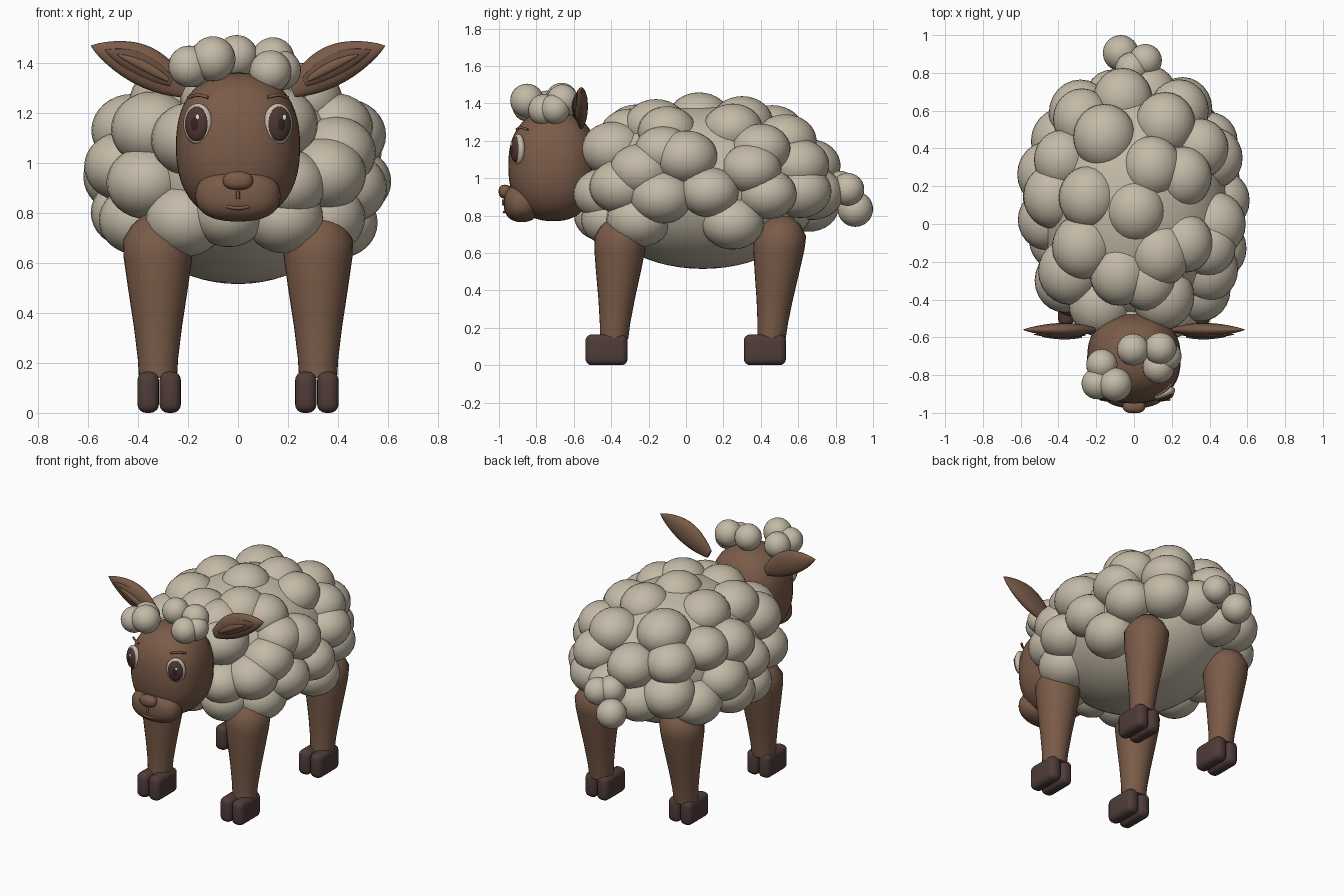
import bpy, bmesh, math, random
from math import sin, cos, pi
from mathutils import Matrix, Vector

if "Cube" in bpy.data.objects:
    bpy.data.objects.remove(bpy.data.objects["Cube"])

random.seed(11)


def material(name, rgb):
    m = bpy.data.materials.new(name)
    m.diffuse_color = (*rgb, 1)
    m.use_nodes = True
    m.node_tree.nodes["Principled BSDF"].inputs["Base Color"].default_value = m.diffuse_color
    return m


FLEECE = material("fleece cream", (0.55, 0.49, 0.385))
SKIN = material("skin brown", (0.195, 0.105, 0.066))
HOOF = material("hoof brown", (0.078, 0.045, 0.041))
INNER = material("inner ear brown", (0.14, 0.074, 0.047))
IRIS = material("iris brown", (0.075, 0.038, 0.033))
PUPIL = material("pupil dark brown", (0.035, 0.018, 0.017))
WHITE = material("highlight white", (0.8, 0.8, 0.78))


def finish(name, bm, mat, angle=50):
    bmesh.ops.recalc_face_normals(bm, faces=bm.faces)
    me = bpy.data.meshes.new(name)
    bm.to_mesh(me)
    bm.free()
    me.materials.append(mat)
    ob = bpy.data.objects.new(name, me)
    bpy.context.collection.objects.link(ob)
    bpy.ops.object.select_all(action='DESELECT')
    ob.select_set(True)
    bpy.context.view_layer.objects.active = ob
    bpy.ops.object.shade_smooth_by_angle(angle=math.radians(angle))
    return ob


def add_blob(bm, loc, size, turn=0, power=2, seg=24):
    """Ellipsoid; a power above 2 makes it boxier."""
    new = bmesh.ops.create_uvsphere(bm, u_segments=seg, v_segments=seg * 2 // 3, radius=1)['verts']
    for v in new:
        k = sum(abs(c) ** power for c in v.co) ** (-1 / power)
        v.co = Vector(c * k * s for c, s in zip(v.co, size))
    bmesh.ops.transform(bm, verts=new, matrix=Matrix.Translation(loc) @ Matrix.Rotation(turn, 4, 'Z'))


def blob(name, mat, loc, size, turn=0, power=2, seg=24):
    bm = bmesh.new()
    add_blob(bm, loc, size, turn, power, seg)
    return finish(name, bm, mat)


def loft(name, mat, rings):
    """Skin a list of equal-length point rings and cap both ends."""
    bm = bmesh.new()
    vs = [[bm.verts.new(p) for p in r] for r in rings]
    n = len(vs[0])
    for a, b in zip(vs, vs[1:]):
        for i in range(n):
            bm.faces.new((a[i], a[(i + 1) % n], b[(i + 1) % n], b[i]))
    bm.faces.new(vs[0])
    bm.faces.new(vs[-1])
    return finish(name, bm, mat)


def line(name, mat, points, radius):
    cu = bpy.data.curves.new(name, 'CURVE')
    cu.dimensions = '3D'
    cu.bevel_depth = radius
    cu.bevel_resolution = 2
    cu.use_fill_caps = True
    sp = cu.splines.new('BEZIER')
    sp.bezier_points.add(len(points) - 1)
    for bp, p in zip(sp.bezier_points, points):
        bp.co = p
        bp.handle_left_type = bp.handle_right_type = 'AUTO'
    cu.materials.append(mat)
    bpy.context.collection.objects.link(bpy.data.objects.new(name, cu))


# Body
blob("body", FLEECE, (0, 0.09, 0.955), (0.5, 0.63, 0.44), seg=48)

# Fleece curls: the large ones set by hand on the back, flank and chest
MID, HALF, POW = Vector((0, 0.10, 0.955)), Vector((0.465, 0.58, 0.36)), 2.3
BACK = [(-.06, .66), (.165, .53), (-.155, .46), (.095, .30), (-.24, .14), (.01, .07), (.26, .25), (-.075, -.265),
        (.14, -.16), (-.27, -.12), (-.38, .34), (-.275, .555), (.35, .40), (.155, -.385), (.35, -.345), (.39, -.12),
        (-.34, -.25), (-.18, -.42)]
FLANK = [(0, 1.11), (-.24, 1.04), (.35, 1.05), (.125, .925), (-.13, .90), (.18, 1.21), (-.1, 1.25), (-.3, 1.235),
         (-.45, 1.075), (-.44, .915), (.435, .915), (.25, .76), (.5, 1.2), (.6, 1.07), (-.25, .78), (.61, .93)]
CHEST = [(-.21, .77), (.185, .78), (-.24, .99), (-.365, .92), (.3, 1.05), (.365, .905), (-.33, 1.17)]


def on_body(axis, sign, pair):
    """Point on the rounded body given its two other coordinates."""
    p = Vector(pair[:axis] + (0,) + pair[axis:])
    rest = sum(abs((p[i] - MID[i]) / HALF[i]) ** POW for i in range(3) if i != axis)
    p[axis] = MID[axis] + sign * HALF[axis] * max(0, 1 - rest) ** (1 / POW)
    return p


spots = []
for axis, sign, pairs in ((2, 1, BACK), (0, 1, FLANK), (1, -1, CHEST)):
    for pair in pairs:
        p = on_body(axis, sign, pair)
        if all((p - q).length > 0.13 for q in spots):
            spots.append(p)

# Smaller gaps are filled with evenly spread curls, leaving the belly bare
COUNT = 600
for i in range(COUNT):
    y = 1 - 2 * (i + 0.5) / COUNT
    r = math.sqrt(1 - y * y)
    a = i * pi * (3 - math.sqrt(5))
    d = Vector((r * cos(a), y, r * sin(a)))
    d *= sum(abs(c) ** POW for c in d) ** (-1 / POW)
    p = MID + Vector(c * h for c, h in zip(d, HALF))
    if p.z > 0.76 and all((p - q).length > 0.185 for q in spots):
        spots.append(p)
bm = bmesh.new()
for p in spots:
    s = random.uniform(0.148, 0.168)
    add_blob(bm, p, (s, s * 1.06, s * 0.9))
finish("fleece_curls", bm, FLEECE)

# Tail curls
bm = bmesh.new()
for x, y, z, r in ((-0.07, 0.905, 0.835, 0.095), (0.06, 0.865, 0.94, 0.088), (-0.01, 0.82, 0.95, 0.09)):
    add_blob(bm, (x, y, z), (r, r, r))
finish("tail_curls", bm, FLEECE)

# Head, muzzle and nose
blob("head", SKIN, (0, -0.71, 1.065), (0.248, 0.24, 0.295), power=2.35, seg=40)
blob("muzzle", SKIN, (0, -0.878, 0.868), (0.17, 0.097, 0.103), power=2.4, seg=32)
blob("nose", SKIN, (0, -0.967, 0.928), (0.06, 0.035, 0.037), power=2.4)

# Mouth
line("mouth", SKIN, [(-0.075, -0.952, 0.835), (0, -0.973, 0.818), (0.075, -0.952, 0.835)], 0.007)
line("lip_cleft", SKIN, [(0, -0.977, 0.885), (0, -0.978, 0.855)], 0.007)

# Forelock curls
bm = bmesh.new()
for x, y, z, r in ((-0.1, -0.85, 1.415, 0.09), (-0.195, -0.845, 1.385, 0.083), (-0.17, -0.745, 1.385, 0.083),
                   (-0.005, -0.665, 1.425, 0.085), (0.14, -0.66, 1.415, 0.086), (0.13, -0.76, 1.365, 0.084),
                   (0.172, -0.7, 1.37, 0.08)):
    add_blob(bm, (x, y, z), (r, r, r))
finish("forelock_curls", bm, FLEECE)


def ear(name, mat, side, y, t0, t1, width, depth):
    """Pointed leaf running outward and up from the head."""
    rings = []
    for i in range(17):
        t = t0 + (t1 - t0) * i / 16
        u = (t - t0) / (t1 - t0)
        w = max(width * sin(pi * (0.1 + 0.9 * u)) ** 0.8, 0.001)
        d = depth * w / width
        bow = 0.018 * sin(pi * t)
        ring = []
        for k in range(16):
            a = 2 * pi * k / 16
            x = 0.215 + 0.373 * t - 0.42 * (w * cos(a) + bow)
            z = 1.29 + 0.178 * t + 0.907 * (w * cos(a) + bow)
            ring.append((side * x, y + d * sin(a), z))
        rings.append(ring)
    loft(name, mat, rings)


for side, label in ((-1, "right"), (1, "left")):
    # Ears with an inner patch and a fold
    ear(label + "_ear", SKIN, side, -0.56, 0, 1, 0.08, 0.036)
    ear(label + "_inner_ear", INNER, side, -0.585, 0.14, 0.86, 0.046, 0.018)
    ear(label + "_ear_fold", SKIN, side, -0.597, 0.18, 0.74, 0.02, 0.014)

    # Eyes stacked outward from the head
    turn = side * 0.38
    out = Vector((sin(turn), -cos(turn), 0))
    eye = Vector((side * 0.16, -0.897, 1.155))
    blob(label + "_eye_rim", FLEECE, eye, (0.062, 0.03, 0.082), turn)
    blob(label + "_iris", IRIS, eye + out * 0.013, (0.05, 0.026, 0.07), turn)
    blob(label + "_pupil", PUPIL, eye + out * 0.023, (0.027, 0.018, 0.042), turn)
    blob(label + "_eye_highlight", WHITE, eye + out * 0.038 + Vector((0.012, 0, 0.026)),
         (0.009, 0.005, 0.012), turn, seg=12)
    line(label + "_brow", SKIN, [(side * 0.12, -0.905, 1.262), (side * 0.16, -0.885, 1.27),
                                 (side * 0.2, -0.845, 1.26)], 0.007)

    # Tapered legs and cloven hooves
    for end, top_y, foot_y in (("front", -0.342, -0.385), ("rear", 0.511, 0.457)):
        rings = []
        for z, r in ((0.795, 0.055), (0.75, 0.105), (0.69, 0.14), (0.62, 0.137),
                     (0.5, 0.12), (0.35, 0.097), (0.22, 0.081), (0.14, 0.076)):
            cy = foot_y + (top_y - foot_y) * (z - 0.14) / 0.655
            rings.append([(side * 0.32 + r * cos(2 * pi * k / 28), cy + r * sin(2 * pi * k / 28), z)
                          for k in range(28)])
        loft(f"{label}_{end}_leg", SKIN, rings)
        bm = bmesh.new()
        hoof_y = -0.425 if end == "front" else 0.422
        for dx in (-0.044, 0.044):
            box = bmesh.ops.create_cube(bm, size=1)['verts']
            bmesh.ops.transform(bm, verts=box, matrix=Matrix.Translation((side * 0.315 + dx, hoof_y, 0.0825))
                                @ Matrix.Diagonal((0.086, 0.226, 0.165, 1)))
        bmesh.ops.bevel(bm, geom=bm.edges[:], offset=0.035, segments=4, profile=0.5, affect='EDGES')
        finish(f"{label}_{end}_hoof", bm, HOOF, 40)
